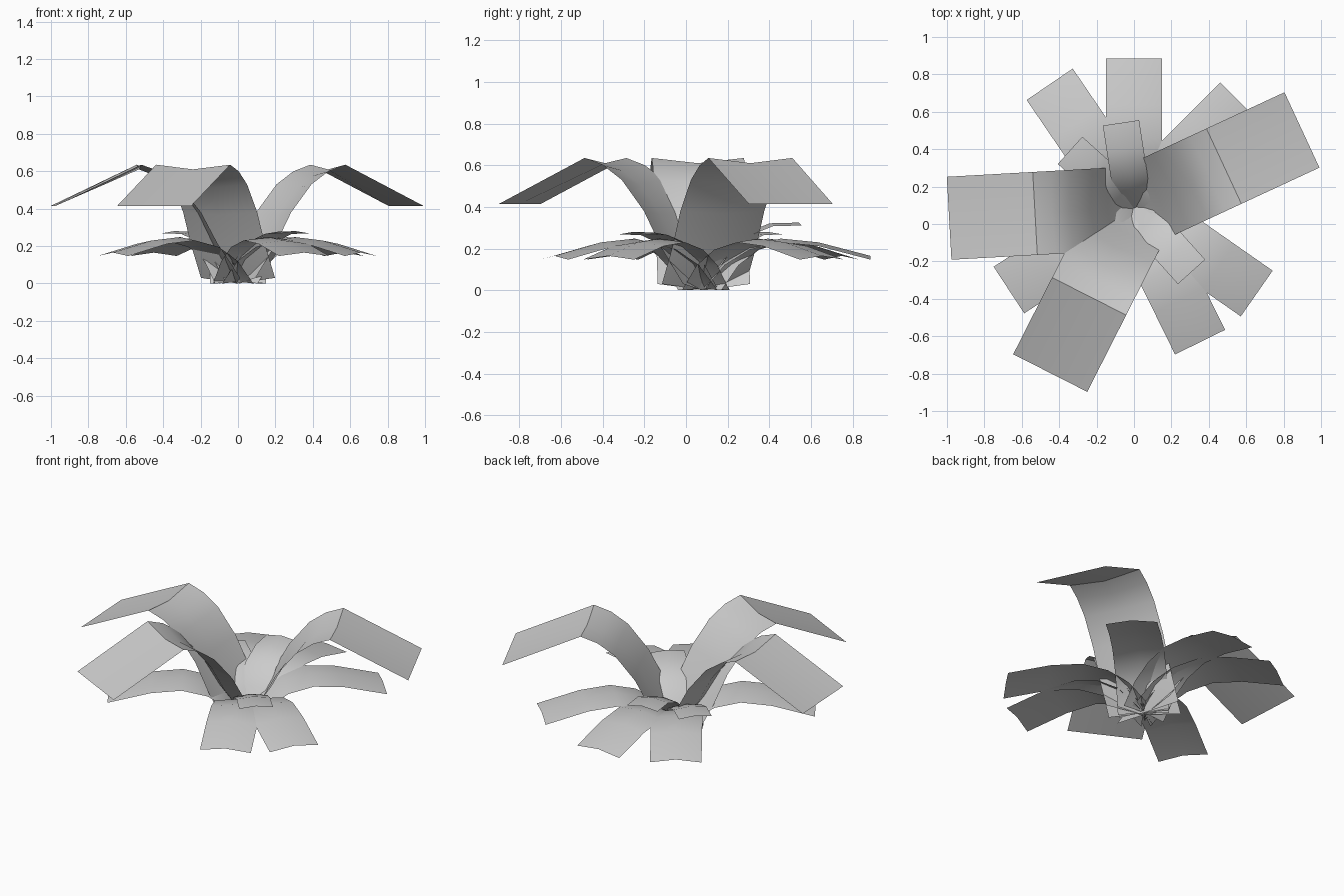
import bpy, bmesh, math

if "Cube" in bpy.data.objects:
    bpy.data.objects.remove(bpy.data.objects["Cube"])

CENTRE_Y = 0.086  # all leaves grow from this point on the y axis


def leaf(name, angle, half_width, profile, z_scale=1.0):
    """Strip leaf: profile rows are (r, z of edges, r shift and z shift of midrib)."""
    a = math.radians(angle)
    c, s = math.cos(a), math.sin(a)
    bm = bmesh.new()
    rows = []
    for r, z, dr, dz in profile:
        row = []
        for side in (-1, 0, 1):
            rr, zz, w = r, z, side * half_width
            if side == 0:
                rr, zz = r + dr, z + dz
            row.append(bm.verts.new((c * rr - s * w, CENTRE_Y + s * rr + c * w, zz * z_scale)))
        rows.append(row)
    for p, q in zip(rows, rows[1:]):
        for i in range(2):
            bm.faces.new((p[i], q[i], q[i + 1], p[i + 1]))
    mesh = bpy.data.meshes.new(name)
    bm.to_mesh(mesh)
    bm.free()
    ob = bpy.data.objects.new(name, mesh)
    bpy.context.collection.objects.link(ob)
    bpy.ops.object.select_all(action='DESELECT')
    ob.select_set(True)
    bpy.context.view_layer.objects.active = ob
    bpy.ops.object.shade_smooth_by_angle(angle=math.radians(40))
    return ob


# tall outer leaves: channelled, folded over at the crest, flat at the tip
LARGE = [(0.0, 0.03, 0.01, -0.03), (0.12, 0.21, 0.022, -0.012),
         (0.21, 0.38, 0.022, -0.014), (0.33, 0.53, 0.018, -0.02),
         (0.43, 0.60, 0.01, -0.025), (0.53, 0.635, 0.0, -0.025),
         (0.99, 0.415, 0.0, 0.0)]
# low spreading leaves: gently arched across
MEDIUM = [(0.0, 0.0, 0.0, 0.01), (0.10, 0.12, -0.01, 0.015),
          (0.22, 0.195, -0.005, 0.018), (0.37, 0.23, 0, 0.018),
          (0.55, 0.212, 0, 0.018), (0.80, 0.147, 0, 0.018)]
# short inner leaves
SMALL = [(0.0, 0.01, 0.0, 0.01), (0.09, 0.13, -0.008, 0.01),
         (0.19, 0.22, -0.004, 0.012), (0.32, 0.265, 0, 0.012),
         (0.46, 0.268, 0, 0.012)]

for i, ang in enumerate((24.9, 183.2, 243.1)):
    leaf(f"tall_leaf_{i + 1}", ang, 0.222, LARGE)
for i, ang in enumerate((90, 124.3, 45, -34.9, -63.8, 213.3)):
    leaf(f"spreading_leaf_{i + 1}", ang, 0.149, MEDIUM)
for i, (ang, zs) in enumerate(((98.7, 1.16), (-48, 1.0), (138, 1.0))):
    leaf(f"inner_leaf_{i + 1}", ang, 0.098, SMALL, zs)
